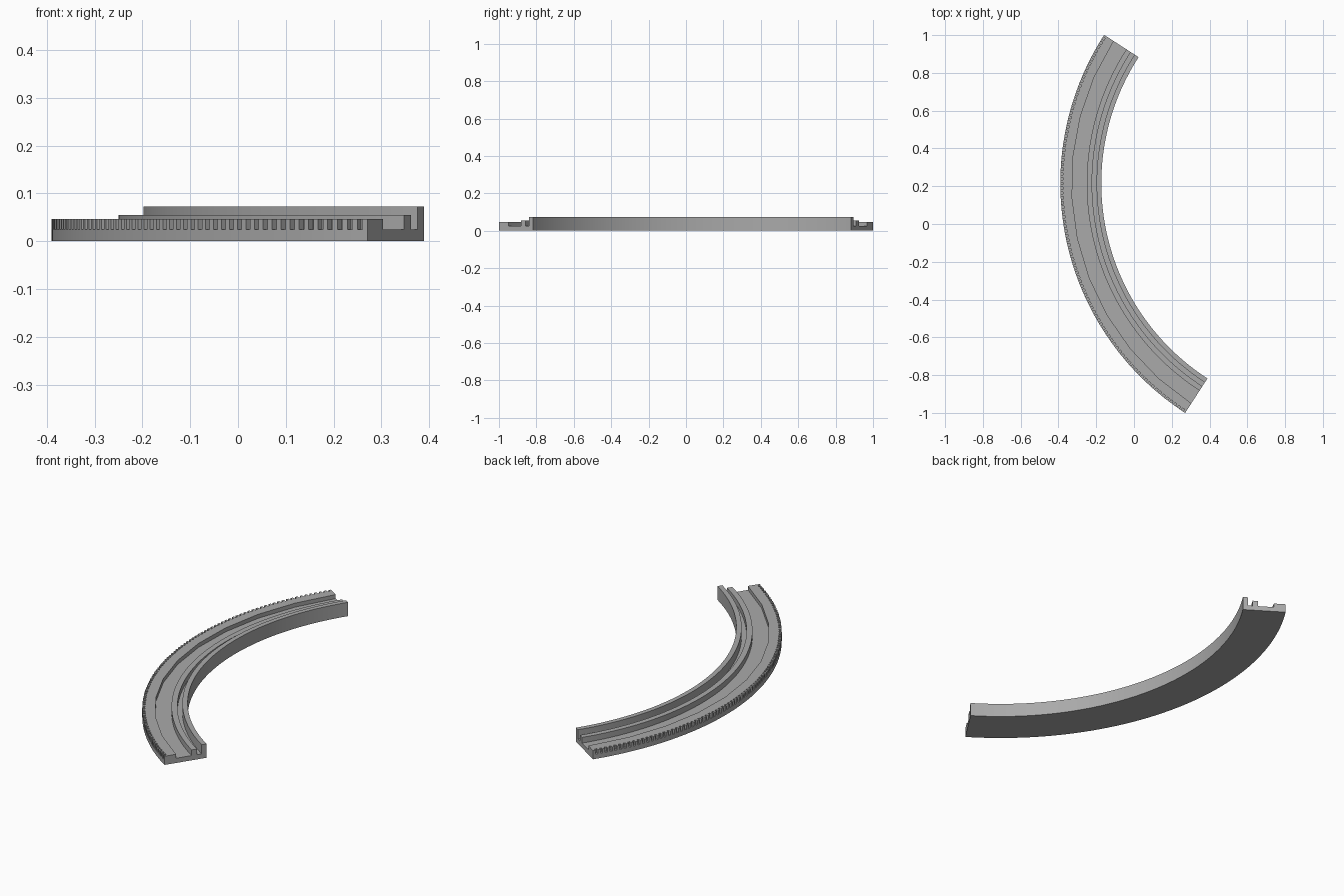
import bpy, bmesh, math
from mathutils import Vector

cube = bpy.data.objects.get("Cube")
if cube:
    bpy.data.objects.remove(cube, do_unlink=True)

CENTRE = Vector((1.057, 0.215, 0))
START, END = math.radians(147.1), math.radians(237.1)
OUTER, INNER = 1.447, 1.23
FLOOR, RIM_TOP, RIB_TOP, WALL_TOP = 0.025, 0.046, 0.055, 0.073
TEETH = 90

grey = bpy.data.materials.new("plain grey")
grey.use_nodes = True
colour = (0.4, 0.4, 0.4, 1)
grey.diffuse_color = colour
grey.node_tree.nodes["Principled BSDF"].inputs["Base Color"].default_value = colour


def polar(r, t, z=0):
    """Point at radius r, fraction t along the arc, height z."""
    a = START + (END - START) * t
    return CENTRE + Vector((r * math.cos(a), r * math.sin(a), z))


def finish(bm, name):
    bmesh.ops.recalc_face_normals(bm, faces=bm.faces)
    mesh = bpy.data.meshes.new(name)
    bm.to_mesh(mesh)
    bm.free()
    mesh.materials.append(grey)
    obj = bpy.data.objects.new(name, mesh)
    bpy.context.collection.objects.link(obj)
    bpy.ops.object.select_all(action="DESELECT")
    obj.select_set(True)
    bpy.context.view_layer.objects.active = obj
    bpy.ops.object.shade_smooth_by_angle(angle=math.radians(20))


# Curved bed with the guide rib and tall inner wall, swept as one profile
profile = [(OUTER, 0), (OUTER, FLOOR), (1.307, FLOOR), (1.307, RIB_TOP),
           (1.279, RIB_TOP), (1.279, FLOOR), (1.255, FLOOR),
           (1.255, WALL_TOP), (INNER, WALL_TOP), (INNER, 0)]
bm = bmesh.new()
rings = [[bm.verts.new(polar(r, i / 90, z)) for r, z in profile] for i in range(91)]
for a, b in zip(rings, rings[1:]):
    for k in range(len(profile)):
        j = (k + 1) % len(profile)
        bm.faces.new((a[k], a[j], b[j], b[k]))
bm.faces.new(rings[0])
bm.faces.new(rings[-1])
finish(bm, "curved_bed")

# Toothed outer rim: square teeth outside, coarse facets inside
ROOT, FACETS = OUTER - 0.014, 10
outline = []
for i in range(TEETH):
    for r, step in ((OUTER, 0), (OUTER, 0.5), (ROOT, 0.5), (ROOT, 1)):
        outline.append(polar(r, (i + step) / (TEETH - 0.5), FLOOR))
outline = outline[:-2]
outline += [polar(1.387, 1 - i / FACETS, FLOOR) for i in range(FACETS + 1)]
bm = bmesh.new()
bottom = bm.faces.new([bm.verts.new(p) for p in outline])
top = bmesh.ops.extrude_face_region(bm, geom=[bottom], use_keep_orig=True)
bmesh.ops.translate(bm, vec=(0, 0, RIM_TOP - FLOOR),
                    verts=[g for g in top["geom"] if isinstance(g, bmesh.types.BMVert)])
finish(bm, "toothed_rim")
